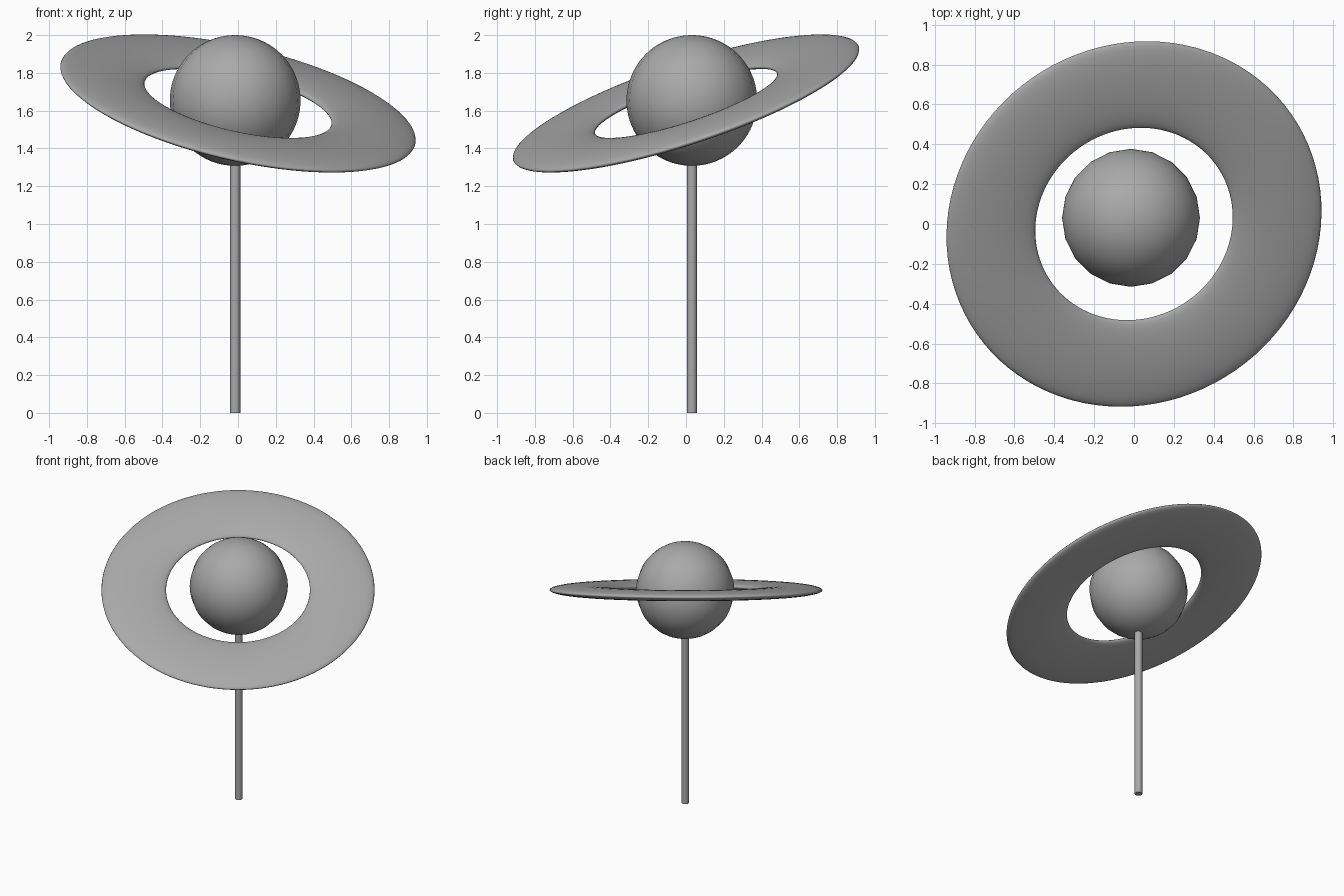
import bpy
from mathutils import Vector

cube = bpy.data.objects.get("Cube")
if cube:
    bpy.data.objects.remove(cube, do_unlink=True)

# Single flat grey
grey = bpy.data.materials.new("mid_grey")
grey.use_nodes = True
colour = (0.4, 0.4, 0.4, 1)
grey.diffuse_color = colour
for node in grey.node_tree.nodes:
    if node.type == "BSDF_PRINCIPLED":
        node.inputs["Base Color"].default_value = colour


def finish(name):
    """Name, colour and smooth the newly added part."""
    obj = bpy.context.object
    obj.name = name
    obj.data.materials.append(grey)
    bpy.ops.object.shade_smooth_by_angle()
    return obj


AXIS_X, AXIS_Y = -0.015, 0.031   # shared by the stick and the globe
GLOBE_R, GLOBE_Z = 0.346, 1.654

# Stick, ending just inside the globe
stick_top = GLOBE_Z - GLOBE_R + 0.03
bpy.ops.mesh.primitive_cylinder_add(
    vertices=24, radius=0.027, depth=stick_top,
    location=(AXIS_X, AXIS_Y, stick_top / 2))
finish("stick")

# Planet globe, twenty segments around
bpy.ops.mesh.primitive_uv_sphere_add(
    segments=20, ring_count=40, radius=GLOBE_R,
    location=(AXIS_X, AXIS_Y, GLOBE_Z))
finish("planet_globe")

# Wide flattened ring, tilted down towards the front and its left
RING_R, RING_HALF_WIDTH, RING_HALF_THICK = 0.735, 0.228, 0.037
bpy.ops.mesh.primitive_torus_add(
    major_segments=96, minor_segments=32,
    major_radius=RING_R, minor_radius=RING_HALF_WIDTH,
    location=(0, 0, 1.638))
ring = finish("planet_ring")
for v in ring.data.vertices:
    v.co.z *= RING_HALF_THICK / RING_HALF_WIDTH
ring.rotation_mode = "QUATERNION"
ring.rotation_quaternion = Vector((0.213, -0.306, 0.928)).to_track_quat("Z", "Y")
